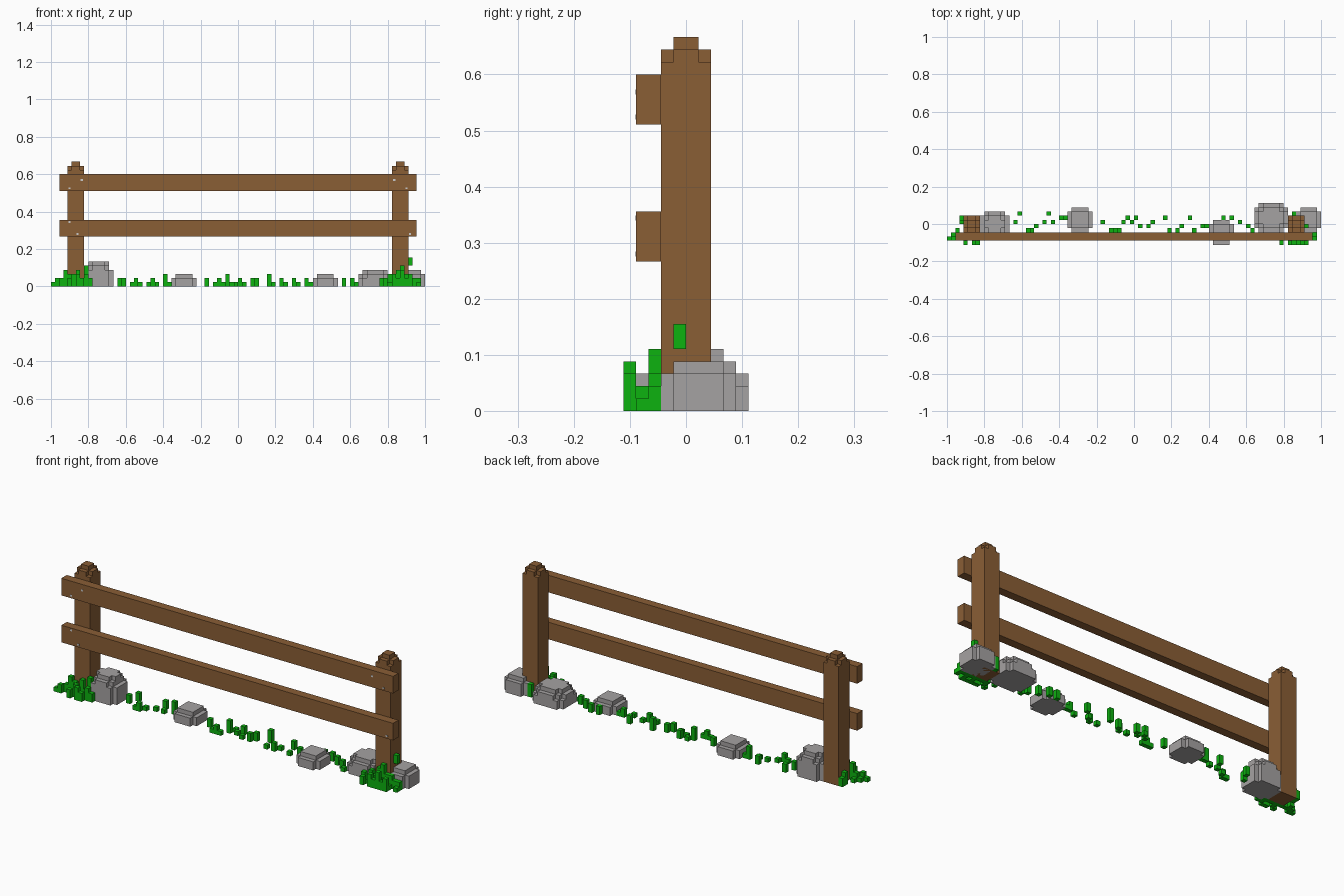
import bpy, bmesh

cube = bpy.data.objects.get("Cube")
if cube:
    bpy.data.objects.remove(cube, do_unlink=True)

V = 1 / 45  # size of one block


def material(name, rgb):
    m = bpy.data.materials.new(name)
    m.use_nodes = True
    m.diffuse_color = (*rgb, 1)
    bsdf = next(n for n in m.node_tree.nodes if n.type == 'BSDF_PRINCIPLED')
    bsdf.inputs["Base Color"].default_value = (*rgb, 1)
    return m


WOOD = material("brown wood", (0.254, 0.112, 0.036))
STONE = material("grey stone", (0.376, 0.36, 0.36))
GRASS = material("green grass", (0.004, 0.445, 0.005))
STEEL = material("pale steel", (0.6, 0.6, 0.6))

# Each side of a block: outward direction and its four corners
SIDES = [
    ((1, 0, 0), [(1, 0, 0), (1, 1, 0), (1, 1, 1), (1, 0, 1)]),
    ((-1, 0, 0), [(0, 0, 0), (0, 0, 1), (0, 1, 1), (0, 1, 0)]),
    ((0, 1, 0), [(0, 1, 0), (0, 1, 1), (1, 1, 1), (1, 1, 0)]),
    ((0, -1, 0), [(0, 0, 0), (1, 0, 0), (1, 0, 1), (0, 0, 1)]),
    ((0, 0, 1), [(0, 0, 1), (1, 0, 1), (1, 1, 1), (0, 1, 1)]),
    ((0, 0, -1), [(0, 0, 0), (0, 1, 0), (1, 1, 0), (1, 0, 0)]),
]


def finish(name, bm, mat):
    me = bpy.data.meshes.new(name)
    bm.to_mesh(me)
    bm.free()
    me.materials.append(mat)
    ob = bpy.data.objects.new(name, me)
    bpy.context.collection.objects.link(ob)
    return ob


def blocks(name, cells, mat):
    """Mesh the exposed sides of a set of unit cells."""
    bm, verts = bmesh.new(), {}
    for c in sorted(cells):
        for d, corners in SIDES:
            if tuple(a + b for a, b in zip(c, d)) in cells:
                continue
            face = []
            for k in corners:
                p = tuple(a + b for a, b in zip(c, k))
                if p not in verts:
                    verts[p] = bm.verts.new([a * V for a in p])
                face.append(verts[p])
            bm.faces.new(face)
    return finish(name, bm, mat)


def boxes(name, spans, mat):
    """Plain boxes given as (x0, x1, y0, y1, z0, z1) in blocks."""
    bm = bmesh.new()
    for x0, x1, y0, y1, z0, z1 in spans:
        vs = bmesh.ops.create_cube(bm, size=1)["verts"]
        for v in vs:
            v.co = ((x0 + (v.co.x + .5) * (x1 - x0)) * V,
                    (y0 + (v.co.y + .5) * (y1 - y0)) * V,
                    (z0 + (v.co.z + .5) * (z1 - z0)) * V)
    return finish(name, bm, mat)


# Posts with a stepped cap
for side, x in (("right", -41), ("left", 37)):
    boxes(side + "_post", [(x, x + 4, -2, 2, 0, 28)], WOOD)
    boxes(side + "_post_cap", [(x + 1, x + 3, -2, 2, 28, 29),
                               (x, x + 1, -1, 1, 28, 29),
                               (x + 3, x + 4, -1, 1, 28, 29),
                               (x + 1, x + 3, -1, 1, 29, 30)], WOOD)

# Rails across the front
for name, z in (("lower_rail", 12), ("upper_rail", 23)):
    boxes(name, [(-43, 43, -4, -2, z, z + 4)], WOOD)

# Small nail heads on the rails
nails = [(-40.5, 23.6), (-37.6, 25.6), (-40.5, 15.5), (-38.6, 12.6),
         (40.5, 23.6), (37.6, 25.6), (41.4, 12.6)]
boxes("nails", [(x - .25, x + .25, -4.06, -4, z - .2, z + .2)
                for x, z in nails], STEEL)


# Rounded stones built of blocks
def stone(name, x0, x1, y0, y1, h):
    cells = set()
    for i in range(x0, x1):
        for j in range(y0, y1):
            for k in range(h):
                u = (2 * i + 1 - x0 - x1) / (x1 - x0)
                v = (2 * j + 1 - y0 - y1) / (y1 - y0)
                if abs(u) ** 3 + abs(v) ** 3 + ((k + .5) / h) ** 3 < 1.03:
                    cells.add((i, j, k))
    blocks(name, cells, STONE)


stone("tall_stone", -37, -30, -3, 3, 6)
stone("middle_stone", -16, -10, -2, 4, 3)
stone("front_stone", 18, 24, -5, 1, 3)
stone("wide_stone", 29, 37, -2, 5, 4)
stone("end_stone", 39, 45, -2, 4, 4)


# Grass blades: (x, y, height)
def grass(name, blades, extra=()):
    cells = {(x, y, k) for x, y, h in blades for k in range(h)}
    blocks(name, cells | set(extra), GRASS)


grass("grass_row", [
    (-29, 0, 2), (-28, 2, 2), (-26, -2, 1), (-25, -2, 2), (-24, -1, 1),
    (-22, 0, 1), (-21, 2, 2), (-20, 0, 1), (-18, 1, 3), (-17, 1, 1),
    (-8, 0, 2), (-6, -2, 1), (-5, -2, 2), (-4, -2, 1), (-3, 0, 3),
    (-2, 1, 1), (-1, 0, 1), (0, 1, 2), (1, -1, 1), (3, -1, 2),
    (4, 0, 2), (7, 1, 3), (8, -2, 1), (10, -2, 2), (11, -1, 1),
    (13, 1, 2), (14, -2, 1), (16, -1, 2), (17, -1, 1), (21, 1, 2),
    (23, 1, 2), (25, 0, 2), (27, -1, 2), (28, -2, 1)])

grass("right_grass_clump", [
    (-45, -4, 1), (-44, -3, 1), (-44, -4, 2), (-43, -3, 2), (-42, 0, 3),
    (-42, 1, 2), (-42, -3, 4), (-41, -5, 2), (-40, -4, 3), (-40, -3, 1),
    (-39, -5, 3), (-39, -3, 4), (-38, -5, 2), (-38, -3, 2), (-37, -4, 3),
    (-37, -3, 5), (-36, 2, 4), (-36, -4, 2), (-41, -3, 3), (-43, -2, 1)])

grass("left_grass_clump", [
    (34, -3, 2), (35, -5, 2), (36, -3, 3), (36, -4, 1), (37, -5, 3),
    (38, -3, 4), (38, -5, 2), (39, -5, 4), (39, -3, 5), (39, -4, 2),
    (40, -5, 2), (40, -3, 3), (41, -5, 3), (41, -4, 1), (42, -3, 2),
    (43, -3, 2), (43, -4, 1), (37, -3, 2), (41, -3, 3), (38, 2, 3)],
    [(41, -1, 5), (41, -1, 6)])
